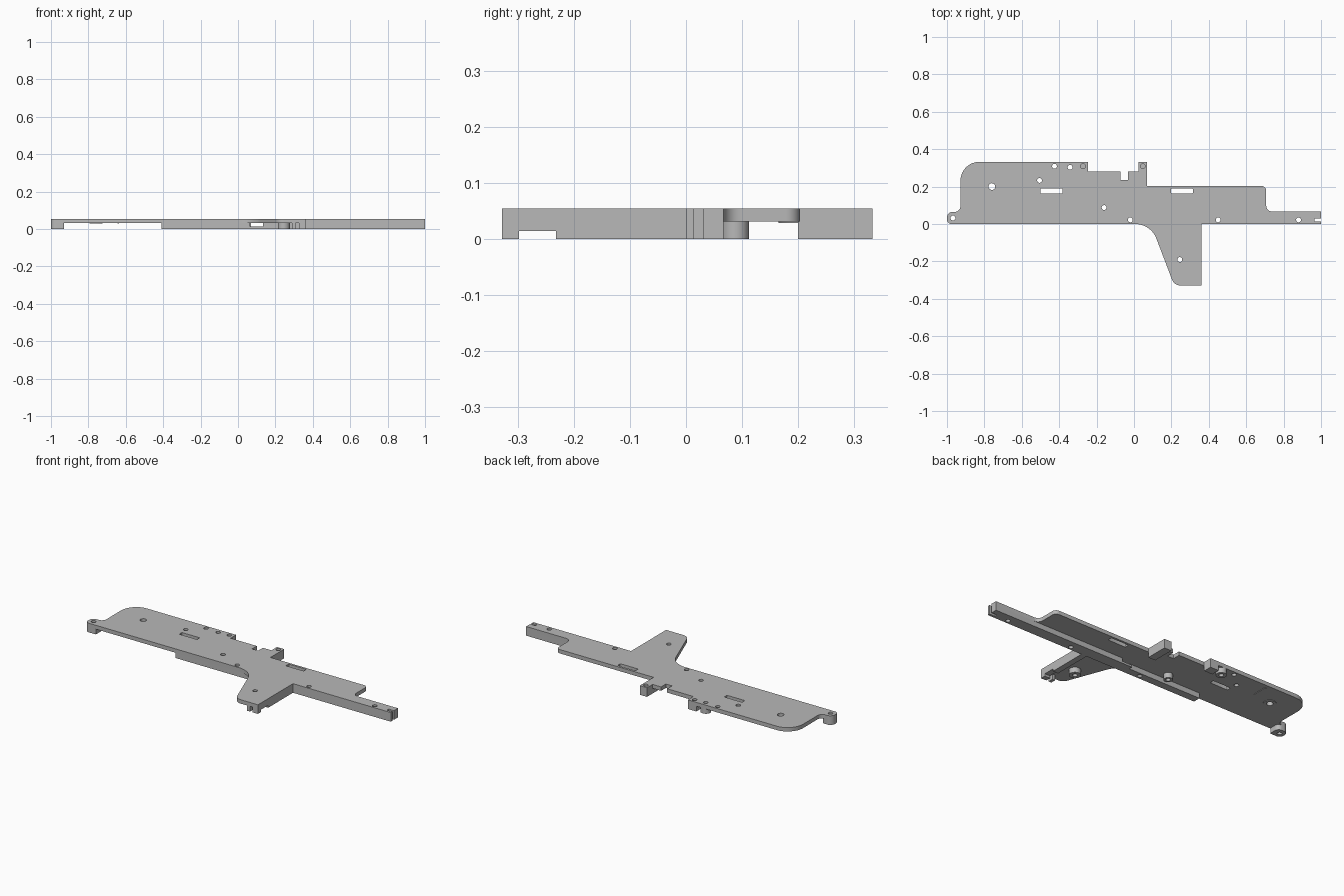
import bpy
import bmesh
import math
from mathutils import Vector

if "Cube" in bpy.data.objects:
    bpy.data.objects.remove(bpy.data.objects["Cube"], do_unlink=True)

grey = bpy.data.materials.new("light grey")
grey.use_nodes = True
grey.diffuse_color = (0.48, 0.48, 0.48, 1)
grey.node_tree.nodes["Principled BSDF"].inputs["Base Color"].default_value = (0.48, 0.48, 0.48, 1)

BOTTOM, MID, TOP = 0.0, 0.031, 0.054


def rounded(points, steps=8):
    """Outline whose corners (x, y, radius) are replaced with arcs."""
    out = []
    for i, p in enumerate(points):
        c = Vector(p[:2])
        r = p[2] if len(p) > 2 else 0
        if not r:
            out.append(c)
            continue
        a = (Vector(points[i - 1][:2]) - c).normalized()
        b = (Vector(points[(i + 1) % len(points)][:2]) - c).normalized()
        half = a.angle(b) / 2
        centre = c + (a + b).normalized() * (r / math.sin(half))
        t = r / math.tan(half)
        start, end = c + a * t - centre, c + b * t - centre
        sweep = start.angle_signed(end)
        ang = math.atan2(start.y, start.x)
        for k in range(steps + 1):
            w = ang - sweep * k / steps
            out.append(centre + Vector((math.cos(w), math.sin(w))) * r)
    return out


def circle(x, y, r, n=24):
    return [Vector((x + r * math.cos(math.tau * k / n), y + r * math.sin(math.tau * k / n)))
            for k in range(n)]


def rect(x0, x1, y0, y1):
    return [Vector(p) for p in ((x0, y0), (x1, y0), (x1, y1), (x0, y1))]


def slab(name, loops, z0, z1):
    """Extrude an outline, with further loops as holes, from z0 to z1."""
    curve = bpy.data.curves.new(name, 'CURVE')
    curve.dimensions = '2D'
    curve.fill_mode = 'BOTH'
    curve.extrude = (z1 - z0) / 2
    for loop in loops:
        s = curve.splines.new('POLY')
        s.points.add(len(loop) - 1)
        for pt, v in zip(s.points, loop):
            pt.co = (v.x, v.y, 0, 1)
        s.use_cyclic_u = True
    temp = bpy.data.objects.new(name + " curve", curve)
    bpy.context.collection.objects.link(temp)
    deps = bpy.context.evaluated_depsgraph_get()
    mesh = bpy.data.meshes.new_from_object(temp.evaluated_get(deps))
    bpy.data.objects.remove(temp, do_unlink=True)
    bm = bmesh.new()
    bm.from_mesh(mesh)
    bmesh.ops.remove_doubles(bm, verts=bm.verts, dist=0.0001)
    bmesh.ops.translate(bm, verts=bm.verts, vec=(0, 0, (z0 + z1) / 2))
    bmesh.ops.recalc_face_normals(bm, faces=bm.faces)
    bm.to_mesh(mesh)
    bm.free()
    mesh.materials.clear()
    mesh.materials.append(grey)
    ob = bpy.data.objects.new(name, mesh)
    bpy.context.collection.objects.link(ob)
    bpy.ops.object.select_all(action='DESELECT')
    ob.select_set(True)
    bpy.context.view_layer.objects.active = ob
    bpy.ops.object.shade_smooth_by_angle(angle=math.radians(30))
    return ob


HOLE = 0.013
rail_holes = [circle(x, 0.022, HOLE) for x in (-0.02, 0.45, 0.88)]
end_slot = [(1, 0.014), (0.965, 0.014), (0.965, 0.03), (1, 0.03)]

# Top plate with its arm, holes and slots
outline = rounded([
    (-1, 0, 0.025), (-1, 0.065, 0.03), (-0.928, 0.065, 0.03), (-0.928, 0.332, 0.1),
    (-0.245, 0.332), (-0.245, 0.28), (-0.073, 0.28), (-0.073, 0.235),
    (-0.033, 0.235), (-0.033, 0.28), (0.023, 0.28), (0.023, 0.332),
    (0.07, 0.332), (0.07, 0.203), (0.707, 0.203, 0.025), (0.707, 0.067, 0.03),
    (1, 0.067), *reversed(end_slot), (1, 0), (0.36, 0), (0.36, -0.328),
    (0.215, -0.328, 0.045), (0.09, 0, 0.12)])
plate_holes = [circle(x, y, HOLE) for x, y in (
    (-0.968, 0.032), (-0.505, 0.233), (-0.425, 0.309), (-0.342, 0.303), (-0.273, 0.309),
    (0.047, 0.309), (-0.16, 0.088), (0.245, -0.19))]
slots = [rounded([(x, 0.164, 0.004), (x + 0.117, 0.164, 0.004),
                  (x + 0.117, 0.19, 0.004), (x, 0.19, 0.004)], 3) for x in (-0.5, 0.198)]
slab("plate", [outline, circle(-0.76, 0.2, 0.018)] + plate_holes + rail_holes + slots, MID, TOP)

# Front rail under the plate, with a cross slot through its upper half
NARROW, WIDE, LEVEL = 0.045, 0.067, 0.012
left, right = -0.41, 1
slab("rail_base", [[Vector(p) for p in (
    (left, 0), (right, 0), *end_slot, (right, WIDE), (0.07, WIDE),
    (0.07, NARROW), (left, NARROW))]] + rail_holes, BOTTOM, LEVEL)
slab("rail_left", [rect(left, 0.065, 0, NARROW), rail_holes[0]], LEVEL, MID)
slab("rail_right", [[Vector(p) for p in (
    (0.135, 0), (right, 0), *end_slot, (right, WIDE), (0.135, WIDE))]] + rail_holes[1:],
    LEVEL, MID)

# Hollow bosses below the plate
for name, x, y, r, z in (("inner_boss", -0.16, 0.088, 0.024, BOTTOM),
                         ("back_boss", -0.342, 0.303, 0.029, BOTTOM),
                         ("arm_boss", 0.245, -0.19, 0.032, BOTTOM)):
    slab(name, [circle(x, y, r, 32), circle(x, y, HOLE)], z, MID)
slab("pivot_ring", [circle(-0.76, 0.2, 0.035, 32), circle(-0.76, 0.2, 0.018)], 0.028, MID)
slab("end_foot", [rounded([(-1, 0, 0.025), (-0.93, 0, 0.004), (-0.93, 0.065, 0.025),
                           (-1, 0.065, 0.03)]), plate_holes[0]], BOTTOM, MID)

# Solid blocks on the back edge and a thin rib
slab("back_block", [rect(0.023, 0.07, 0.2, 0.332)], BOTTOM, MID)
slab("small_back_block", [rect(-0.3, -0.245, 0.28, 0.332)], BOTTOM, MID)
slab("thin_rib", [rect(-0.645, -0.635, 0.22, 0.31)], 0.028, MID)

# Wall along the arm, notched underneath, with a lug at its tip
slab("arm_wall", [rect(0.325, 0.36, -0.328, 0)], 0.014, MID)
slab("arm_wall_foot", [rect(0.325, 0.36, -0.232, 0)], BOTTOM, 0.014)
slab("arm_wall_tip", [rect(0.325, 0.36, -0.328, -0.298)], BOTTOM, 0.014)
slab("arm_lug", [rect(0.29, 0.308, -0.328, -0.298)], BOTTOM, MID)
